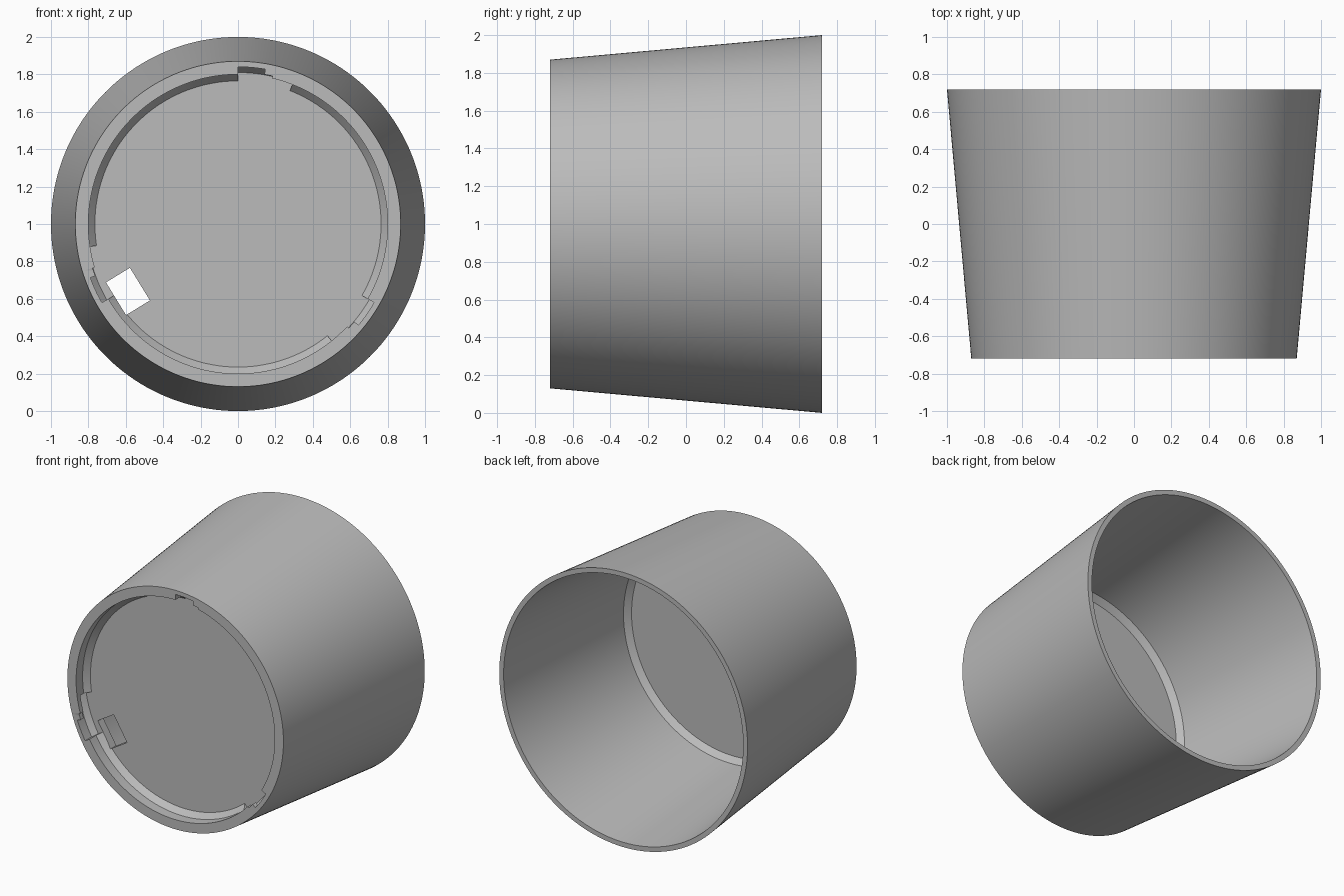
import bpy, bmesh, math
from mathutils import Matrix

if "Cube" in bpy.data.objects:
    bpy.data.objects.remove(bpy.data.objects["Cube"], do_unlink=True)

FRONT = -0.72
DEPTH = 1.44

grey = bpy.data.materials.new("plain grey")
grey.use_nodes = True
grey.diffuse_color = (0.5, 0.5, 0.5, 1)
grey.node_tree.nodes["Principled BSDF"].inputs["Base Color"].default_value = (0.5, 0.5, 0.5, 1)

# Cross-sections as (radius, depth behind the front face)
SHELL = [(0.82, 0.175), (0.857, 0.215), (0.965, DEPTH), (1.0, DEPTH), (0.87, 0)]
LIP = [(0.80, 0), (0.80, 0.035), (0.80, 0.035), (0.80, 0.075), (0.765, 0.115)]
ENTRY = [(0.84, 0), (0.84, 0.035), (0.84, 0.035), (0.84, 0.075), (0.81, 0.115)]
UNDERCUT = [(0.80, 0), (0.80, 0.035), (0.84, 0.035), (0.84, 0.075), (0.81, 0.115)]
EASED = [(0.812, 0), (0.812, 0.035), (0.84, 0.035), (0.84, 0.075), (0.81, 0.115)]

# One third of the bayonet mount: start angle, end angle, steps, recess section
SECTORS = [(-31.3, -20.3 + 9.3 - 8, 0, None)]
SECTORS = [(68.7, 76.8, 4, UNDERCUT), (76.8, 80, 2, EASED),
           (80, 90, 5, ENTRY), (90, 188.7, 48, LIP)]


def ring_point(radius, depth, degrees):
    a = math.radians(degrees)
    return (radius * math.cos(a), FRONT + depth, 1 + radius * math.sin(a))


def build_cup():
    bm = bmesh.new()
    columns = []
    for turn in (0, 120, 240):
        for start, end, steps, recess in SECTORS:
            for i in range(steps + 1):
                angle = turn + start + (end - start) * i / steps
                columns.append([bm.verts.new(ring_point(r, d, angle))
                                for r, d in SHELL + recess])
    # Skin neighbouring columns; repeated angles become the notch end walls
    for a, b in zip(columns, columns[1:] + columns[:1]):
        for k in range(len(a) - 1):
            bm.faces.new((a[k], a[k + 1], b[k + 1], b[k]))
    bmesh.ops.remove_doubles(bm, verts=bm.verts, dist=1e-5)
    # Close the floor on both sides
    rims = [e for e in bm.edges if e.is_boundary]
    bmesh.ops.holes_fill(bm, edges=rims, sides=0)
    bmesh.ops.recalc_face_normals(bm, faces=bm.faces)
    mesh = bpy.data.meshes.new("cup_body")
    bm.to_mesh(mesh)
    bm.free()
    mesh.materials.append(grey)
    obj = bpy.data.objects.new("cup_body", mesh)
    bpy.context.collection.objects.link(obj)
    return obj


cup = build_cup()

# Rectangular slot through the floor
bpy.ops.mesh.primitive_cube_add(size=1)
cutter = bpy.context.object
cutter.name = "slot_cutter"
cutter.matrix_world = (Matrix.Translation(ring_point(0.69, 0.15, 211.5))
                       @ Matrix.Rotation(math.radians(-211.5), 4, "Y")
                       @ Matrix.Diagonal((0.15, 0.2, 0.205, 1)))
cutter.hide_render = True
cutter.hide_set(True)
slot = cup.modifiers.new("slot", "BOOLEAN")
slot.operation = "DIFFERENCE"
slot.solver = "EXACT"
slot.object = cutter

# Apply the cut, then shade smooth with sharp rims
bpy.ops.object.select_all(action="DESELECT")
bpy.context.view_layer.objects.active = cup
cup.select_set(True)
bpy.ops.object.modifier_apply(modifier="slot")
bpy.data.objects.remove(cutter, do_unlink=True)
bpy.ops.object.shade_smooth_by_angle(angle=math.radians(30))
